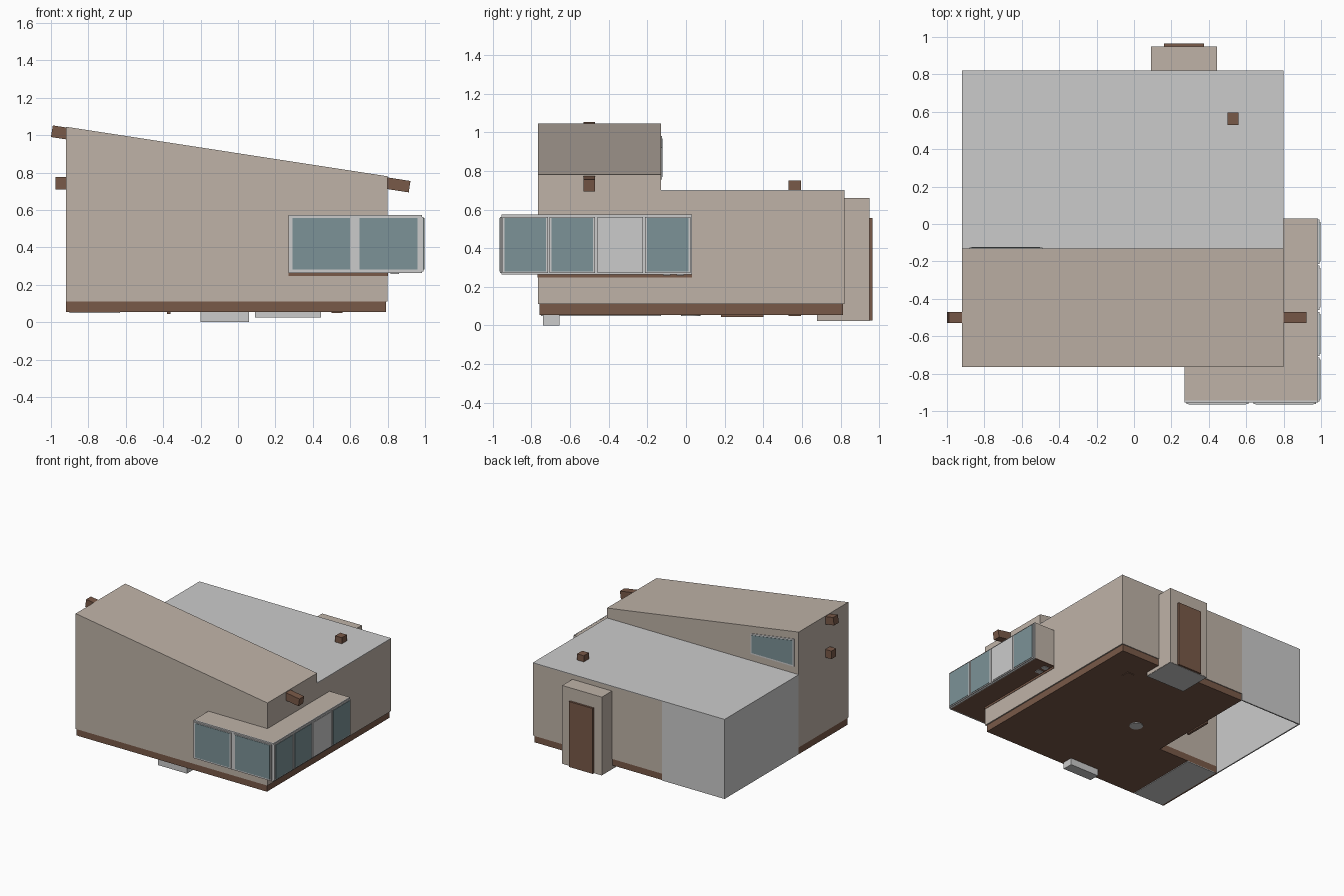
import bpy, bmesh, math
from mathutils import Vector

if "Cube" in bpy.data.objects:
    bpy.data.objects.remove(bpy.data.objects["Cube"])


def material(name, rgb):
    m = bpy.data.materials.new(name)
    m.diffuse_color = (*rgb, 1)
    m.use_nodes = True
    m.node_tree.nodes["Principled BSDF"].inputs["Base Color"].default_value = m.diffuse_color
    return m


STUCCO = material("stucco", (0.52, 0.45, 0.39))
WOOD = material("wood", (0.19, 0.10, 0.065))
GLASS = material("glass", (0.20, 0.29, 0.31))


def prism(name, profile, direction, mat=None):
    """Extrude a closed 3D profile along a direction."""
    bm = bmesh.new()
    face = bm.faces.new([bm.verts.new(p) for p in profile])
    ext = bmesh.ops.extrude_face_region(bm, geom=[face], use_keep_orig=True)
    moved = [g for g in ext["geom"] if isinstance(g, bmesh.types.BMVert)]
    bmesh.ops.translate(bm, verts=moved, vec=Vector(direction))
    bmesh.ops.recalc_face_normals(bm, faces=bm.faces)
    mesh = bpy.data.meshes.new(name)
    bm.to_mesh(mesh)
    bm.free()
    ob = bpy.data.objects.new(name, mesh)
    bpy.context.collection.objects.link(ob)
    if mat:
        mesh.materials.append(mat)
    return ob


def box(name, x, y, z, mat=None):
    return prism(name, [(x[0], y[0], z[0]), (x[1], y[0], z[0]), (x[1], y[1], z[0]), (x[0], y[1], z[0])],
                 (0, 0, z[1] - z[0]), mat)


def xz_prism(name, pts, y0, y1, mat=None):
    return prism(name, [(x, y0, z) for x, z in pts], (0, y1 - y0, 0), mat)


def plan_prism(name, pts, z0, z1, mat=None):
    return prism(name, [(x, y, z0) for x, y in pts], (0, 0, z1 - z0), mat)


L, R, F, M, B = -0.92, 0.80, -0.765, -0.13, 0.82   # left, right, front, middle, back
G = -0.36                                         # garage partition

# Main volumes: tall wing with sloping roof, low wing with flat roof
xz_prism("tall_wing", [(L, 0.11), (R, 0.11), (R, 0.78), (L, 1.045)], F, M, STUCCO)
box("low_wing", (G, R), (M, B), (0.11, 0.695), STUCCO)
box("flat_roof", (L, R), (M, B), (0.695, 0.70))

# Garage: thin shell, open underneath
box("garage_side_wall", (L, L + 0.01), (M, B), (0.055, 0.695))
box("garage_door_wall", (L + 0.01, G), (B - 0.01, B), (0.055, 0.695))

# Wooden floor plinth, notched around the garage
plan_prism("floor_plinth", [(L, -0.757), (0.79, -0.757), (0.79, 0.813), (G, 0.813), (G, M), (L, M)],
           0.055, 0.11, WOOD)
box("floor_underside_panel", (-0.90, -0.63), (-0.75, M), (0.05, 0.056))
box("front_step", (-0.20, 0.06), (-0.74, -0.655), (0.0, 0.056))
plan_prism("floor_drain", [(0.05 * math.cos(a * math.pi / 12), 0.025 + 0.05 * math.sin(a * math.pi / 12))
                           for a in range(24)], 0.05, 0.056)
box("garage_inner_door", (-0.38, G), (0.18, 0.40), (0.045, 0.46), WOOD)

# Sloping ridge beam, wall beam stub and roof post
xz_prism("ridge_beam", [(-1.0, 0.99), (0.913, 0.694), (0.922, 0.755), (-0.99, 1.052)], -0.53, -0.47, WOOD)
box("wall_beam", (-0.975, L), (-0.53, -0.47), (0.71, 0.775), WOOD)
box("roof_post", (0.50, 0.56), (0.53, 0.595), (0.05, 0.75), WOOD)

# Back entrance porch and door
box("porch", (0.09, 0.445), (0.68, 0.95), (0.026, 0.66), STUCCO)
box("porch_floor", (0.092, 0.443), (0.678, 0.948), (0.024, 0.054))
box("porch_door", (0.16, 0.375), (0.95, 0.966), (0.025, 0.555), WOOD)

# Corner bay: L-shaped body, wooden underside, ledger on the wall, grey window frames
BAY = [(0.27, -0.945), (0.978, -0.945), (0.978, 0.03), (R, 0.03), (R, F), (0.27, F)]
plan_prism("bay_body", BAY, 0.27, 0.572, STUCCO)
plan_prism("bay_underside", BAY, 0.264, 0.27, WOOD)
box("bay_ledger", (0.27, 0.803), (-0.769, 0.03), (0.248, 0.30), WOOD)
box("bay_front_frame", (0.27, 0.985), (-0.955, -0.945), (0.264, 0.573))
box("bay_side_frame", (0.978, 0.985), (-0.945, 0.03), (0.264, 0.573))
for i, y in enumerate((-0.10, -0.03)):
    box(f"bay_vent_{i + 1}", (0.815, 0.86), (y - 0.02, y + 0.02), (0.259, 0.265))


def pane(name, axis, a, b, mat):
    """Sash with a slightly raised inner pane on the bay's front or side."""
    for part, inset, depth, m in (("sash", 0.0, 0.008, None), ("pane", 0.012, 0.011, mat)):
        span, z = (a + inset, b - inset), (0.272 + inset * 0.7, 0.562 - inset * 0.5)
        if axis == "front":
            box(f"{name}_{part}", span, (-0.955 - depth, -0.955), z, m)
        else:
            box(f"{name}_{part}", (0.985, 0.985 + depth), span, z, m)


for i, (a, b) in enumerate(((0.28, 0.612), (0.638, 0.972))):
    pane(f"front_window_{i + 1}", "front", a, b, GLASS)
for i, y in enumerate((-0.95, -0.707, -0.459, -0.213)):
    pane(f"side_window_{i + 1}", "side", y, y + 0.237, None if i == 2 else GLASS)

# Clerestory window following the roof slope
xz_prism("clerestory_frame", [(-0.88, 0.755), (-0.49, 0.755), (-0.49, 0.92), (-0.88, 0.98)], M, M + 0.005)
xz_prism("clerestory_glass", [(-0.868, 0.767), (-0.502, 0.767), (-0.502, 0.91), (-0.868, 0.966)],
         M, M + 0.008, GLASS)
